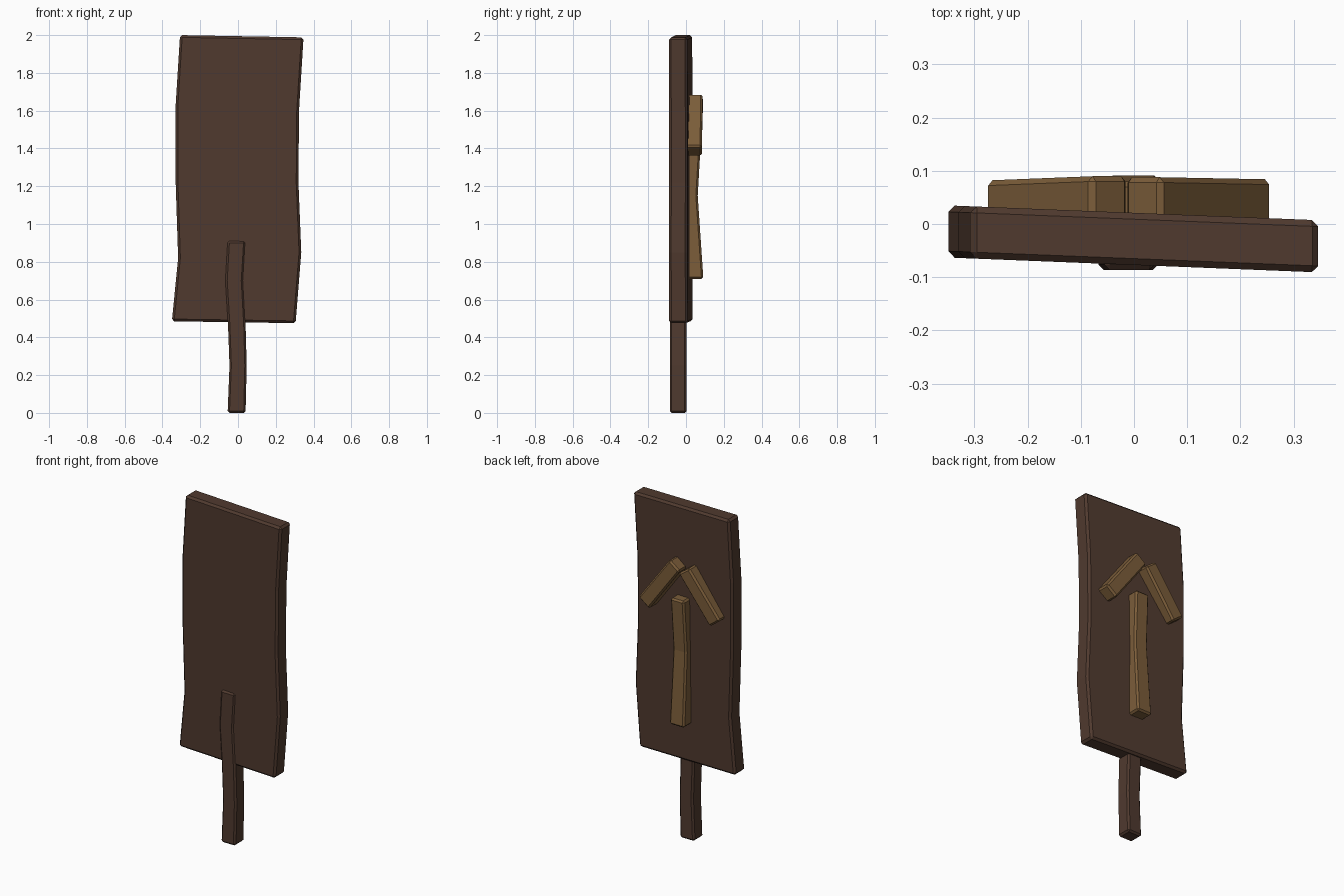
import bpy
import bmesh

if "Cube" in bpy.data.objects:
    bpy.data.objects.remove(bpy.data.objects["Cube"])


def material(name, color):
    m = bpy.data.materials.new(name)
    m.diffuse_color = color
    m.use_nodes = True
    m.node_tree.nodes["Principled BSDF"].inputs["Base Color"].default_value = m.diffuse_color
    return m


dark = material("dark_wood", (0.08, 0.042, 0.028, 1))
light = material("light_wood", (0.20, 0.11, 0.042, 1))


def plank(name, left, right, front, back, mat, bevel=0.01, slope=0.0):
    """Loft a plank through rows of left/right (x, z) points, front/back y per row."""
    bm = bmesh.new()
    rings = []
    for (xl, zl), (xr, zr), f, b in zip(left, right, front, back):
        corners = [(xl, f, zl), (xr, f, zr), (xr, b, zr), (xl, b, zl)]
        rings.append([bm.verts.new((x, y + slope * x, z)) for x, y, z in corners])
    for a, b in zip(rings, rings[1:]):
        for i in range(4):
            j = (i + 1) % 4
            bm.faces.new((a[i], a[j], b[j], b[i]))
    bm.faces.new(rings[0][::-1])
    bm.faces.new(rings[-1])
    bmesh.ops.recalc_face_normals(bm, faces=bm.faces)
    mesh = bpy.data.meshes.new(name)
    bm.to_mesh(mesh)
    bm.free()
    mesh.materials.append(mat)
    ob = bpy.data.objects.new(name, mesh)
    bpy.context.collection.objects.link(ob)
    mod = ob.modifiers.new("chamfer", 'BEVEL')
    mod.width = bevel
    mod.segments = 1
    mod.limit_method = 'ANGLE'
    mod.angle_limit = 0.8
    return ob


# Warped sign board, turned slightly about the vertical
plank("sign_board",
      [(-0.35, 0.485), (-0.317, 0.82), (-0.33, 1.22), (-0.33, 1.63), (-0.307, 2.0)],
      [(0.305, 0.475), (0.335, 0.85), (0.32, 1.22), (0.323, 1.6), (0.347, 1.988)],
      [-0.077] * 5, [0.021] * 5, dark, 0.012, -0.04)

# Crooked post
post_rows = [(0, -0.055, 0.04), (0.25, -0.045, 0.046), (0.47, -0.053, 0.04),
             (0.7, -0.067, 0.027), (0.91, -0.055, 0.04)]
plank("post", [(l, z) for z, l, r in post_rows], [(r, z) for z, l, r in post_rows],
      [-0.086] * 5, [0.003] * 5, dark)

# Arrow shaft, pinched in the middle
plank("arrow_shaft",
      [(-0.05, 0.71), (-0.045, 1.15), (-0.04, 1.46)],
      [(0.048, 0.71), (0.045, 1.15), (0.05, 1.46)],
      [0.005] * 3, [0.092, 0.062, 0.08], light)

# Two arrow head bars
plank("arrow_head_left",
      [(-0.28, 1.41), (-0.08, 1.675)], [(-0.21, 1.357), (-0.01, 1.625)],
      [0.01, 0.005], [0.082, 0.09], light)
plank("arrow_head_right",
      [(-0.018, 1.638), (0.19, 1.357)], [(0.05, 1.69), (0.26, 1.41)],
      [0.005, 0.0], [0.088, 0.084], light)
